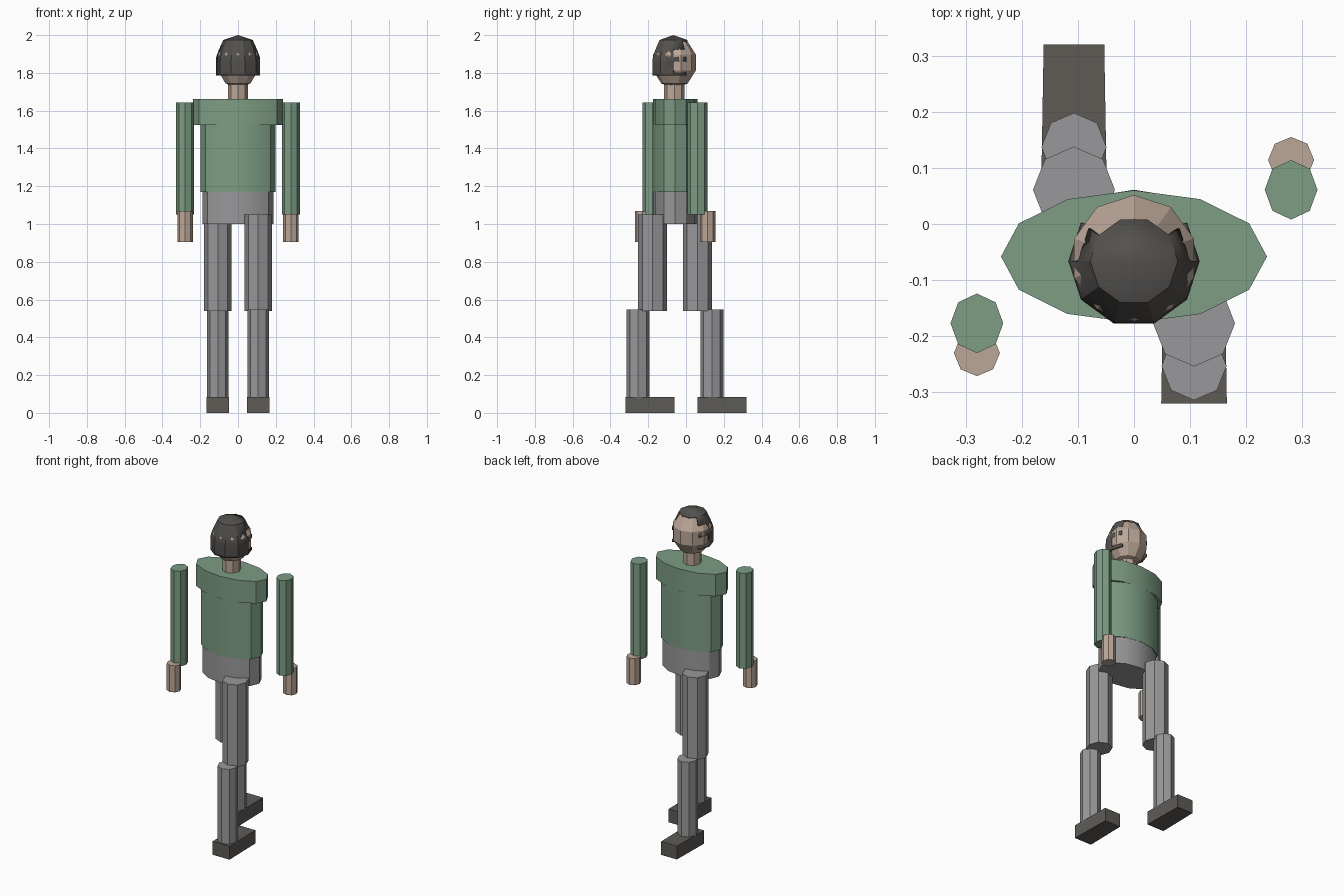
import bpy, bmesh, math

cube = bpy.data.objects.get("Cube")
if cube:
    bpy.data.objects.remove(cube, do_unlink=True)


def material(name, rgb):
    m = bpy.data.materials.new(name)
    m.use_nodes = True
    col = (*rgb, 1.0)
    m.diffuse_color = col
    bsdf = next(n for n in m.node_tree.nodes if n.type == 'BSDF_PRINCIPLED')
    bsdf.inputs["Base Color"].default_value = col
    bsdf.inputs["Roughness"].default_value = 0.8
    return m


GREEN = material("shirt green", (0.205, 0.337, 0.231))
GREY = material("trouser grey", (0.315, 0.315, 0.325))
SKIN = material("skin", (0.50, 0.385, 0.31))
HAIR = material("dark hair", (0.088, 0.082, 0.076))
SHOE = material("shoe brown grey", (0.112, 0.104, 0.094))


def finish(name, bm, mat):
    bmesh.ops.recalc_face_normals(bm, faces=bm.faces)
    me = bpy.data.meshes.new(name)
    bm.to_mesh(me)
    bm.free()
    me.materials.append(mat)
    ob = bpy.data.objects.new(name, me)
    bpy.context.collection.objects.link(ob)
    bpy.ops.object.select_all(action='DESELECT')
    ob.select_set(True)
    bpy.context.view_layer.objects.active = ob
    bpy.ops.object.shade_smooth_by_angle(angle=math.radians(25))
    return ob


def prism(name, mat, sides, x, y, rx, ry, z0, z1):
    """Closed elliptical column with a vertex on each axis."""
    bm = bmesh.new()
    rings = []
    for z in (z0, z1):
        rings.append([bm.verts.new((x + rx * math.cos(2 * math.pi * i / sides),
                                    y + ry * math.sin(2 * math.pi * i / sides), z))
                      for i in range(sides)])
    for i in range(sides):
        j = (i + 1) % sides
        bm.faces.new((rings[0][i], rings[0][j], rings[1][j], rings[1][i]))
    bm.faces.new(rings[0])
    bm.faces.new(rings[1])
    return finish(name, bm, mat)


# Trunk: three stacked ovals and a neck
YC = -0.058
prism("shoulders", GREEN, 12, 0, YC, 0.237, 0.118, 1.525, 1.662)
prism("torso", GREEN, 12, 0, YC, 0.199, 0.119, 1.17, 1.525)
prism("hips", GREY, 12, 0, YC, 0.187, 0.118, 1.0, 1.17)
prism("neck", SKIN, 8, 0, -0.062, 0.052, 0.054, 1.66, 1.77)

# Limbs in mid stride: each side swings opposite ways
for side, sx, leg, arm in (("left", 1, -1, 1), ("right", -1, 1, -1)):
    prism(side + "_arm", GREEN, 8, 0.28 * sx, YC + 0.119 * arm, 0.047, 0.053, 1.05, 1.642)
    prism(side + "_hand", SKIN, 8, 0.28 * sx, YC + 0.172 * arm, 0.041, 0.041, 0.905, 1.07)
    prism(side + "_thigh", GREY, 8, 0.107 * sx, YC + 0.119 * leg, 0.073, 0.077, 0.54, 1.05)
    prism(side + "_shin", GREY, 8, 0.107 * sx, YC + 0.195 * leg, 0.058, 0.061, 0.07, 0.547)

    # Shoe: box that narrows slightly to the toe at +y
    bm = bmesh.new()
    bmesh.ops.create_cube(bm, size=1)
    for v in bm.verts:
        half = 0.054 if v.co.y > 0 else 0.0585
        v.co = (0.107 * sx + math.copysign(half, v.co.x),
                0.19 * leg + 0.13 * math.copysign(1, v.co.y),
                0.083 if v.co.z > 0 else 0.0)
    finish(side + "_shoe", bm, SHOE)

# Head: ten-sided ball with five bands
bm = bmesh.new()
bmesh.ops.create_uvsphere(bm, u_segments=10, v_segments=5, radius=1)
for v in bm.verts:
    v.co = (v.co.x * 0.118, v.co.y * 0.1185 - 0.061, v.co.z * 0.137 + 1.855)
finish("head", bm, SKIN)

# Hair: shell over the crown and the -y half, with strands across the temples
levels = [(1.785, 0.116), (1.80, 0.117), (1.86, 0.117), (1.885, 0.115),
          (1.925, 0.100), (1.974, 0.078)]
bm = bmesh.new()
rings = [[bm.verts.new((r * math.cos(math.radians(36 * i)),
                        -0.066 + r * math.sin(math.radians(36 * i)), z))
          for i in range(10)] for z, r in levels]
apex = bm.verts.new((0, -0.068, 2.0))
for i in range(10):
    j = (i + 1) % 10
    for k in range(len(levels) - 1):
        back = i >= 5
        temple = i in (0, 4) and k in (0, 2, 4)
        if back or temple:
            bm.faces.new((rings[k][i], rings[k][j], rings[k + 1][j], rings[k + 1][i]))
    bm.faces.new((rings[-1][i], rings[-1][j], apex))
bmesh.ops.delete(bm, geom=[v for v in bm.verts if not v.link_faces], context='VERTS')
hair = finish("hair", bm, HAIR)
thick = hair.modifiers.new("thickness", 'SOLIDIFY')
thick.thickness = 0.016
thick.offset = -1
